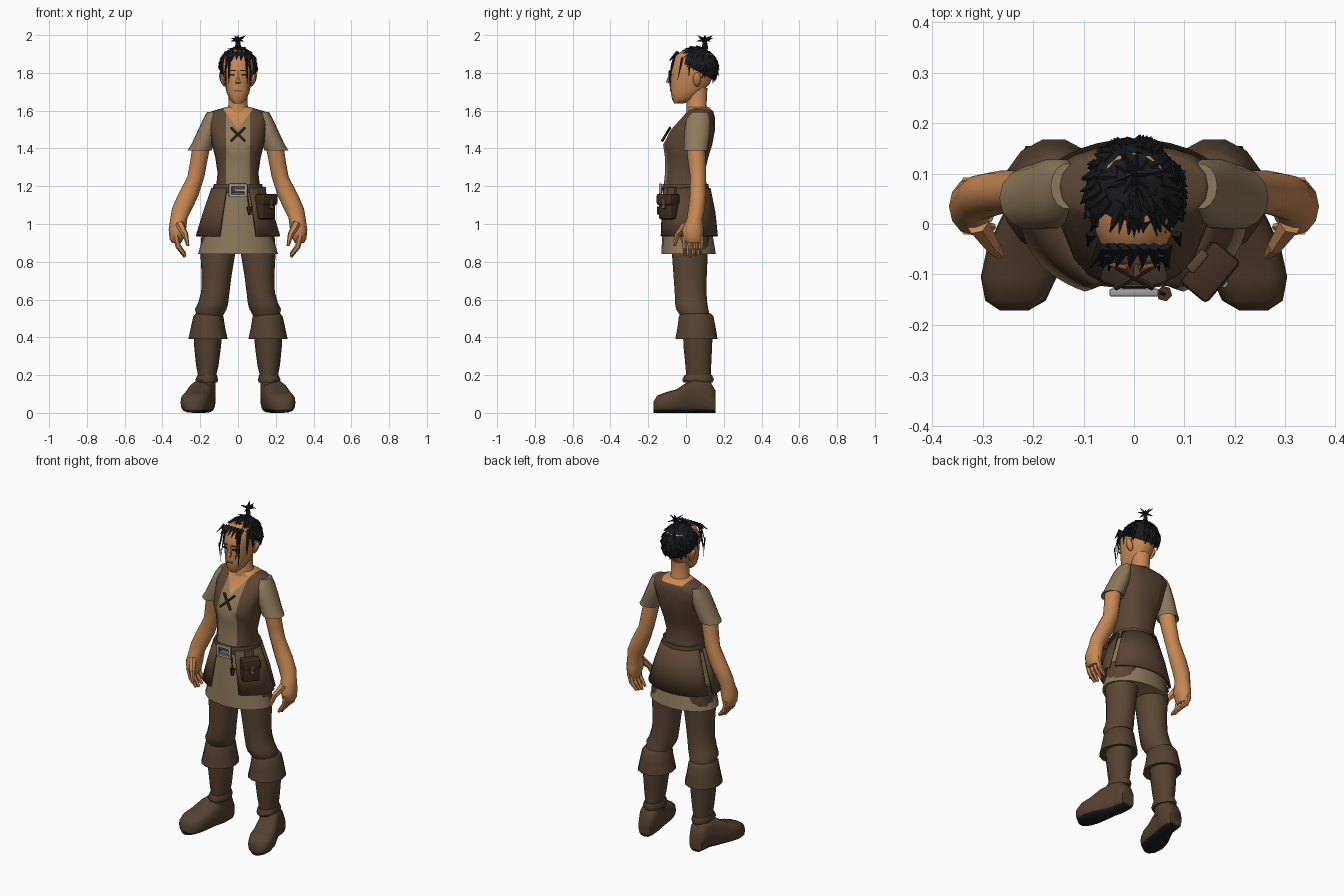
import bpy, bmesh, random
from math import sin, cos, radians, pi
from mathutils import Vector, Matrix

random.seed(4)
if "Cube" in bpy.data.objects:
    bpy.data.objects.remove(bpy.data.objects["Cube"])


def material(name, *rgb):
    m = bpy.data.materials.new(name)
    m.use_nodes = True
    m.diffuse_color = (*rgb, 1)
    m.node_tree.nodes["Principled BSDF"].inputs["Base Color"].default_value = (*rgb, 1)
    return m


SKIN = material("skin", .58, .25, .09)
HAIR = material("black hair", .009, .01, .012)
VEST = material("brown vest", .105, .06, .033)
CLOTH = material("tan cloth", .27, .19, .105)
BOOT = material("boot leather", .09, .052, .03)
POUCH = material("dark leather", .055, .026, .015)
METAL = material("buckle metal", .36, .36, .37)
SOLE = material("black sole", .012, .012, .013)
SHADE = material("dark skin", .25, .09, .035)


def finish(name, bm, mats, smooth=50, rule=None):
    """Turn a bmesh into an object, colouring faces by rule."""
    bmesh.ops.recalc_face_normals(bm, faces=bm.faces)
    for f in bm.faces:
        f.smooth = smooth > 0
        if rule:
            f.material_index = rule(f)
    me = bpy.data.meshes.new(name)
    bm.to_mesh(me)
    bm.free()
    for m in mats:
        me.materials.append(m)
    if smooth:
        me.set_sharp_from_angle(angle=radians(smooth))
    ob = bpy.data.objects.new(name, me)
    bpy.context.collection.objects.link(ob)
    return ob


def loft(name, rings, *mats, n=14, e=2, side=1, along_y=False, arc=None, cuts=(), rule=None):
    """Skin through rings given as extents: x0, x1, y0, y1, height."""
    bm = bmesh.new()
    a0, a1 = arc or (0, 360)
    count = n + 1 if arc else n
    rows = []
    for x0, x1, y0, y1, h in rings:
        row = []
        for i in range(count):
            t = radians(a0 + (a1 - a0) * i / n)
            c, s = (abs(k) ** (2 / e) * (1 if k > 0 else -1) for k in (cos(t), sin(t)))
            u = side * ((x0 + x1) / 2 + c * (x1 - x0) / 2)
            v = (y0 + y1) / 2 + s * (y1 - y0) / 2
            row.append(bm.verts.new((u, h, v) if along_y else (u, v, h)))
        rows.append(row)
    for lo, hi in zip(rows, rows[1:]):
        for i in range(n):
            j = (i + 1) % count
            bm.faces.new((lo[i], lo[j], hi[j], hi[i]))
    if not arc:
        bm.faces.new(rows[0])
        bm.faces.new(rows[-1])
    for co, no in cuts:
        bmesh.ops.bisect_plane(bm, geom=bm.verts[:] + bm.edges[:] + bm.faces[:],
                               plane_co=co, plane_no=no)
    ob = finish(name, bm, mats, rule=rule)
    if arc:
        mod = ob.modifiers.new("thickness", 'SOLIDIFY')
        mod.thickness, mod.offset = .012, 0
    return ob


def box(name, at, size, mat, turn=0, bevel=0):
    bm = bmesh.new()
    bmesh.ops.create_cube(bm, size=1, matrix=Matrix.Translation(at)
                          @ Matrix.Rotation(radians(turn), 4, 'Z') @ Matrix.Diagonal((*size, 1)))
    if bevel:
        bmesh.ops.bevel(bm, geom=bm.edges[:], offset=bevel, segments=2, affect='EDGES', profile=.5)
    return finish(name, bm, [mat], 40)


def spike(bm, a, b, r, tip=.001, sides=4, flat=1):
    """Tapered rod from a to b."""
    a, b = Vector(a), Vector(b)
    d = b - a
    m = Matrix.Translation((a + b) / 2) @ d.to_track_quat('Z', 'Y').to_matrix().to_4x4()
    bmesh.ops.create_cone(bm, segments=sides, radius1=r, radius2=tip, depth=d.length, cap_ends=True,
                          matrix=m @ Matrix.Diagonal((1, flat, 1, 1)))


def rods(name, items, mat, smooth=50, **kw):
    bm = bmesh.new()
    for item in items:
        spike(bm, *item, **kw)
    return finish(name, bm, [mat], smooth)


# Torso: vest, tan front panel and skin at the open neck
def torso_colour(f):
    c = f.calc_center_median()
    if c.y < .07:
        return 2 if c.z > 1.5 + 1.4 * abs(c.x) else 1 if abs(c.x) < .063 else 0
    return 2 if c.z > 1.597 and abs(c.x) < .08 else 0


loft("torso", [(-.125, .125, -.12, .115, 1.17), (-.115, .115, -.118, .11, 1.21),
               (-.108, .108, -.112, .1, 1.27), (-.12, .12, -.112, .118, 1.35),
               (-.137, .137, -.122, .14, 1.42), (-.15, .15, -.08, .155, 1.5),
               (-.168, .168, -.025, .155, 1.56), (-.145, .145, .005, .145, 1.595),
               (-.06, .06, .01, .12, 1.62)], VEST, CLOTH, SKIN, n=22, e=2.4,
     cuts=[((s * .063, 0, 0), (1, 0, 0)) for s in (1, -1)]
     + [((0, 0, 1.5), (-1.4 * s, 0, 1)) for s in (1, -1)] + [((0, 0, 1.597), (0, 0, 1))],
     rule=torso_colour)
rods("chest_lacing", [((s * .036, -.084, 1.51), (-s * .036, -.126, 1.44), .007, .007)
                      for s in (1, -1)], POUCH, sides=6)

# Skirt, belt and hip flaps
loft("tunic_skirt", [(-.12, .12, -.115, .11, 1.19), (-.155, .155, -.122, .13, 1.06),
                     (-.185, .185, -.127, .143, .93), (-.212, .212, -.13, .158, .84)], CLOTH, n=20)
loft("belt", [(-.13, .13, -.125, .12, 1.165), (-.133, .133, -.128, .123, 1.185),
              (-.128, .128, -.125, .12, 1.212)], VEST, n=22, e=2.3)
flap = [(-.135, .135, -.128, .124, 1.19), (-.18, .18, -.138, .15, 1.06), (-.218, .218, -.144, .163, .935)]
loft("left_flap", flap, VEST, arc=(-64, 12))
loft("right_flap", flap, VEST, arc=(-64, 12), side=-1)
loft("back_flap", flap, VEST, arc=(24, 156))

# Buckle frame with prong
for s in (1, -1):
    box("buckle_side", (s * .041, -.136, 1.178), (.016, .016, .07), METAL, bevel=.004)
    box("buckle_bar", (0, -.136, 1.178 + s * .028), (.09, .016, .015), METAL, bevel=.004)
box("buckle_prong", (.01, -.137, 1.178), (.055, .01, .012), METAL)
rods("belt_tassel", [((.05, -.135, 1.16), (.06, -.14, 1.08), .004, .004),
                     ((.06, -.138, 1.09), (.062, -.145, 1.05), .016, .008)], POUCH, sides=6)

# Hip pouch facing outward to the front
out = Vector((sin(radians(50)), -cos(radians(50)), 0))
hip = Vector((.145, -.09, 1.09))
box("pouch", hip, (.1, .065, .13), POUCH, 50, .012)
box("pouch_lid", hip + out * .008 + Vector((0, 0, .04)), (.108, .07, .06), POUCH, 50, .01)
box("pouch_strap", hip + out * .04 + Vector((0, 0, .015)), (.022, .012, .05), VEST, 50, .003)
box("pouch_stud", hip + out * .047, (.014, .008, .014), METAL, 50, .003)
box("pouch_loop", hip - out * .025 + Vector((0, 0, .075)), (.05, .02, .06), VEST, 50, .004)

for side, word in ((1, "left_"), (-1, "right_")):
    # Arm
    loft(word + "sleeve", [(.1, .165, .03, .12, 1.592), (.1, .185, .0, .13, 1.555), (.11, .215, -.01, .13, 1.49),
                           (.13, .248, -.012, .12, 1.42), (.14, .267, -.012, .115, 1.39),
                           (.155, .25, .0, .1, 1.4)], CLOTH, side=side)
    loft(word + "arm", [(.145, .24, .0, .1, 1.42), (.165, .255, .012, .105, 1.32), (.178, .268, .022, .106, 1.25),
                        (.21, .32, .02, .106, 1.15), (.243, .35, .012, .1, 1.08), (.268, .358, .005, .09, 1.03),
                        (.275, .367, -.022, .092, .97), (.29, .362, -.015, .09, .92),
                        (.3, .35, .0, .08, .9)], SKIN, n=12, side=side)
    rods(word + "fingers", [p for k in range(4) for y in (-.006 + .028 * k,) for p in (
        ((side * .33, y, .94), (side * .315, y, .875), .017, .014),
        ((side * .317, y, .882), (side * .28, y, .825 + .008 * abs(k - 1)), .0145, .008))],
        SKIN, sides=6)
    rods(word + "thumb", [((side * .31, .0, 1.0), (side * .28, -.045, .945), .024, .016),
                          ((side * .281, -.043, .95), (side * .265, -.062, .885), .017, .008)], SKIN, sides=6)

    # Trouser leg with knee bulge, then boot cuff and shaft
    loft(word + "trouser_leg", [(.0, .19, -.08, .13, .98), (.012, .2, -.078, .118, .86),
                                (.035, .192, -.068, .112, .72), (.045, .195, -.062, .11, .64),
                                (.052, .212, -.06, .115, .58), (.06, .228, -.055, .12, .55),
                                (.082, .218, -.03, .13, .51), (.09, .21, -.01, .13, .46)], VEST, side=side)
    loft(word + "boot_cuff", [(.085, .225, -.03, .135, .525), (.077, .237, -.04, .148, .51),
                              (.068, .25, -.048, .16, .45), (.055, .263, -.06, .17, .39),
                              (.1, .22, .0, .13, .4)], BOOT, side=side)
    loft(word + "boot_shaft", [(.085, .233, -.018, .143, .42), (.09, .232, -.015, .14, .35),
                               (.103, .222, -.005, .135, .25), (.118, .21, .0, .133, .19),
                               (.12, .215, .0, .14, .1)], BOOT, side=side)
    loft(word + "ankle_strap", [(.11, .217, -.015, .142, .16), (.105, .225, -.022, .15, .175),
                                (.112, .215, -.01, .14, .2)], BOOT, side=side)
    loft(word + "foot", [(.21, .265, .0, .06, -.172), (.175, .295, .0, .092, -.152), (.153, .304, .0, .11, -.105),
                         (.142, .292, .0, .125, -.05), (.132, .265, .0, .165, .01),
                         (.12, .235, .0, .185, .07), (.118, .228, .0, .17, .125),
                         (.132, .215, .0, .12, .155)], BOOT, SOLE, side=side, e=3, along_y=True, n=16,
         cuts=[((0, 0, .018), (0, 0, 1))], rule=lambda f: int(f.calc_center_median().z < .018))

    # Ear and eye
    bm = bmesh.new()
    bmesh.ops.create_uvsphere(bm, u_segments=8, v_segments=6, radius=1, matrix=Matrix.Translation(
        (side * .082, .058, 1.765)) @ Matrix.Rotation(side * .35, 4, 'Y') @ Matrix.Diagonal((.014, .022, .04, 1)))
    finish(word + "ear", bm, [SKIN])
    box(word + "eye", (side * .031, -.081, 1.79), (.026, .008, .009), POUCH, side * 12)
    box(word + "brow", (side * .032, -.082, 1.812), (.036, .008, .006), SHADE, side * 12)

# Neck, head and face
loft("neck", [(-.07, .07, .0, .125, 1.59), (-.05, .05, .002, .11, 1.63), (-.05, .05, .0, .115, 1.72)], SKIN)
loft("head", [(-.022, .022, -.062, -.01, 1.638), (-.045, .045, -.074, .04, 1.66), (-.06, .06, -.08, .08, 1.695),
              (-.07, .07, -.082, .125, 1.74), (-.077, .077, -.083, .145, 1.79), (-.082, .082, -.08, .155, 1.85),
              (-.07, .07, -.05, .14, 1.9), (-.035, .035, .0, .09, 1.925)], SKIN, n=16, e=2.3)
rods("nose", [((0, -.075, 1.81), (0, -.092, 1.747), .008, .015)], SKIN, sides=6)
box("mouth", (0, -.081, 1.706), (.036, .008, .007), SHADE)

# Hair cap, cut from a high forehead to a low nape
mid, size = Vector((0, .055, 1.825)), Vector((.098, .115, .112))
edge, slope = Vector((0, -.06, 1.875)), Vector((0, .55, 1)).normalized()
bm = bmesh.new()
bmesh.ops.create_icosphere(bm, subdivisions=3, radius=1,
                           matrix=Matrix.Translation(mid) @ Matrix.Diagonal((*size, 1)))
bmesh.ops.bisect_plane(bm, geom=bm.verts[:] + bm.edges[:] + bm.faces[:], plane_co=edge,
                       plane_no=slope, clear_inner=True)
finish("hair_cap", bm, [HAIR], 0)

# Tufts flowing away from the crown
tufts = []
crown = Vector((0, .1, 1.95))
while len(tufts) < 110:
    d = Vector([random.gauss(0, 1) for _ in range(3)]).normalized()
    p = mid + d * size
    if (p - edge).dot(slope) > .012:
        flow = p - crown
        flow = (flow - d * flow.dot(d)).normalized()
        tufts.append((p - d * .006 - flow * .02, p + flow * .035 + d * .004, random.uniform(.012, .02)))
rods("hair_tufts", tufts, HAIR, 0, flat=.5)

# Fringe and long loose strands beside the face
fringe = [((.02 * k, -.045, 1.91), (.026 * k - .01, -.088, 1.868 - .004 * (k % 3)), .016) for k in range(-3, 4)]
for s in (1, -1):
    fringe += [((s * .055, -.06, 1.9), (s * .068, -.088, 1.79), .012),
               ((s * .067, -.088, 1.81), (s * .06, -.082, 1.695), .008),
               ((s * .045, -.06, 1.89), (s * .05, -.094, 1.74), .009),
               ((s * .085, -.02, 1.88), (s * .092, -.045, 1.76), .011),
               ((s * .088, .02, 1.86), (s * .092, .015, 1.78), .014)]
rods("fringe", fringe, HAIR, 0, flat=.6)

# Topknot with a spiky tuft
knot = Vector((0, .1, 1.975))
spikes = [(knot - Vector((0, 0, .05)), knot, .018, .01)]
for k in range(9):
    t = 2 * pi * k / 9
    spikes.append((knot, knot + Vector((.04 * cos(t), .046 * sin(t), (.022, -.008, .01)[k % 3])), .011))
spikes.append((knot, knot + Vector((0, 0, .025)), .012))
rods("topknot", spikes, HAIR, 0)
